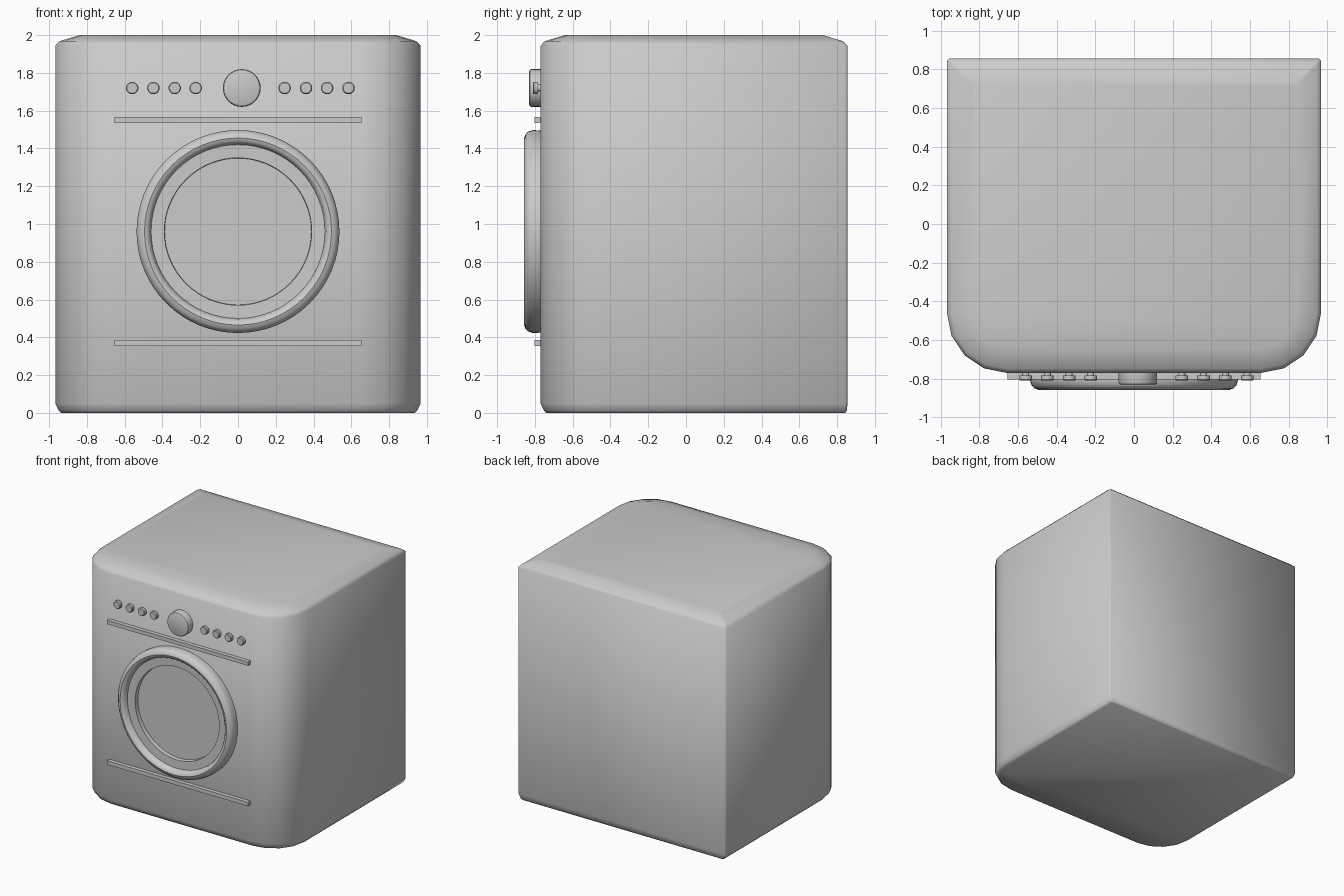
import bpy, bmesh, math

if "Cube" in bpy.data.objects:
    bpy.data.objects.remove(bpy.data.objects["Cube"])

DOOR_Z, PANEL_Z, FRONT, BACK, HALF = 0.96, 1.72, -0.77, 0.855, 0.967


def finish(bm, name, angle=35):
    bmesh.ops.remove_doubles(bm, verts=bm.verts, dist=1e-5)
    bmesh.ops.recalc_face_normals(bm, faces=bm.faces)
    me = bpy.data.meshes.new(name)
    bm.to_mesh(me)
    bm.free()
    ob = bpy.data.objects.new(name, me)
    bpy.context.collection.objects.link(ob)
    bpy.ops.object.select_all(action='DESELECT')
    ob.select_set(True)
    bpy.context.view_layer.objects.active = ob
    bpy.ops.object.shade_smooth_by_angle(angle=math.radians(angle))
    return ob


def bridge(bm, rings):
    for a, b in zip(rings, rings[1:]):
        n = len(a)
        for i in range(n):
            j = (i + 1) % n
            bm.faces.new((a[i], a[j], b[j], b[i]))


def lathe(name, x, z, profile, sides):
    """Spin a closed (radius, y) profile about an axis along y; end caps are filled."""
    bm = bmesh.new()
    rings = []
    for r, y in profile:
        rings.append([bm.verts.new((x + r * math.cos(math.tau * i / sides), y,
                                    z + r * math.sin(math.tau * i / sides)))
                      for i in range(sides)])
    bridge(bm, rings)
    bm.faces.new(rings[0])
    bm.faces.new(rings[-1])
    return finish(bm, name)


def outline(d, d_back):
    """Cabinet plan: large rounded front corners, tight chamfer at the back."""
    w, r, c = HALF - d, 0.31 - d, 0.012
    half = [(w - c, BACK - d_back), (w, BACK - d_back - c)]
    for i in range(5):
        a = math.pi / 2 * i / 4
        half.append((w - r + r * math.cos(a), FRONT + d + r - r * math.sin(a)))
    return half + [(-x, y) for x, y in reversed(half)]


# Cabinet, stacked from inset outlines: (z, side inset, back inset)
bm = bmesh.new()
levels = [(0, 0.03, 0.012), (0.012, 0.018, 0.003), (0.05, 0, 0),
          (1.945, 0, 0), (1.968, 0.022, 0.025), (2.0, 0.13, 0.13)]
rings = [[bm.verts.new((x, y, z)) for x, y in outline(d, b)] for z, d, b in levels]
bridge(bm, rings)
bm.faces.new(rings[0])
bm.faces.new(rings[-1])
finish(bm, "cabinet", 60)

# Door: rounded rim, stepped inner lip and recessed window
lathe("door", 0, DOOR_Z,
      [(0.535, -0.765), (0.537, -0.81), (0.53, -0.834), (0.515, -0.85), (0.495, -0.857),
       (0.48, -0.852), (0.467, -0.84), (0.46, -0.81), (0.39, -0.808), (0.388, -0.773)], 64)

# Program knob
lathe("program_knob", 0.02, PANEL_Z,
      [(0.1, -0.765), (0.1, -0.818), (0.096, -0.827), (0.087, -0.831)], 32)

# Buttons on short stems
for i, x in enumerate((-0.56, -0.448, -0.335, -0.224, 0.247, 0.36, 0.472, 0.585)):
    lathe(f"button_{i + 1}", x, PANEL_Z,
          [(0.018, -0.765), (0.018, -0.783), (0.033, -0.783), (0.033, -0.804),
           (0.028, -0.81)], 20)

# Trim bars above and below the door
for name, z in (("upper_trim", 1.55), ("lower_trim", 0.371)):
    bm = bmesh.new()
    bmesh.ops.create_cube(bm, size=1)
    bmesh.ops.scale(bm, vec=(1.31, 0.04, 0.032), verts=bm.verts)
    bmesh.ops.translate(bm, vec=(0, -0.783, z), verts=bm.verts)
    finish(bm, name)
